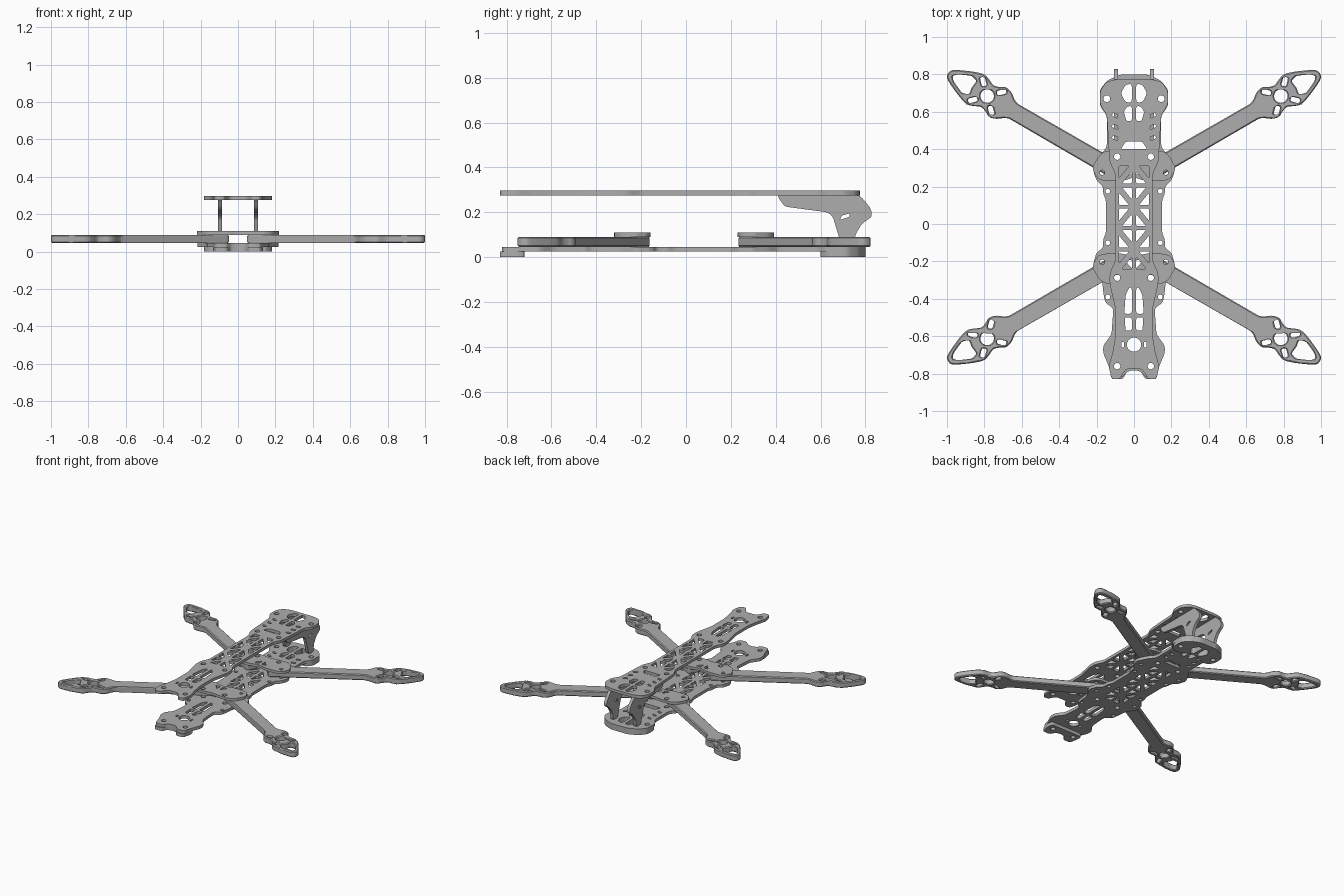
import bpy, bmesh
from math import cos, sin, pi, radians
from mathutils import Vector

cube = bpy.data.objects.get("Cube")
if cube:
    bpy.data.objects.remove(cube)

carbon = bpy.data.materials.new("carbon_grey")
carbon.use_nodes = True
GREY = (0.42, 0.42, 0.42, 1)
carbon.diffuse_color = GREY
carbon.node_tree.nodes["Principled BSDF"].inputs["Base Color"].default_value = GREY

MID = 0.036   # y of the line about which the arms mirror


def rounded(pts, r, steps=3):
    """Round every corner of a closed outline."""
    out = []
    for i, p in enumerate(pts):
        p = Vector(p)
        a, b = Vector(pts[i - 1]) - p, Vector(pts[(i + 1) % len(pts)]) - p
        p0 = p + a.normalized() * min(r, a.length * 0.45)
        p1 = p + b.normalized() * min(r, b.length * 0.45)
        for k in range(steps + 1):
            t = k / steps
            out.append(p0 * (1 - t) ** 2 + p * 2 * t * (1 - t) + p1 * t * t)
    return out


def circle(x, y, r, n=20):
    return [Vector((x + r * cos(2 * pi * i / n), y + r * sin(2 * pi * i / n))) for i in range(n)]


def slot(x, y, length, width, angle):
    d = Vector((cos(angle), sin(angle)))
    s = Vector((-d.y, d.x))
    c = Vector((x, y))
    return rounded([c + d * length / 2 * i + s * width / 2 * j
                    for i, j in ((1, 1), (-1, 1), (-1, -1), (1, -1))], width * 0.45)


def whole(half):
    """Complete a right half outline across x = 0."""
    return half + [(-x, y) for x, y in reversed(half) if x > 0]


def pair(*holes):
    """Each hole and its mirror image."""
    return [[Vector((s * p[0], p[1])) for p in h] for h in holes for s in (1, -1)]


def flip(pts):
    return [(x, 2 * MID - y) for x, y in pts]


def plate(name, outline, holes, low, high, bevel=0):
    """Flat sheet with cut-outs, from a filled 2D curve."""
    cu = bpy.data.curves.new(name, 'CURVE')
    cu.dimensions, cu.fill_mode = '2D', 'BOTH'
    cu.extrude = (high - low) / 2
    for pts in [outline] + holes:
        sp = cu.splines.new('POLY')
        sp.points.add(len(pts) - 1)
        for q, p in zip(sp.points, pts):
            q.co = (p[0], p[1], 0, 1)
        sp.use_cyclic_u, sp.use_smooth = True, False
    tmp = bpy.data.objects.new(name + "_curve", cu)
    bpy.context.collection.objects.link(tmp)
    dg = bpy.context.evaluated_depsgraph_get()
    me = bpy.data.meshes.new_from_object(tmp.evaluated_get(dg))
    bpy.data.objects.remove(tmp)
    bm = bmesh.new()
    bm.from_mesh(me)
    bmesh.ops.remove_doubles(bm, verts=bm.verts, dist=1e-5)
    bmesh.ops.recalc_face_normals(bm, faces=bm.faces)
    bm.to_mesh(me)
    bm.free()
    me.materials.clear()
    me.materials.append(carbon)
    ob = bpy.data.objects.new(name, me)
    bpy.context.collection.objects.link(ob)
    ob.location.z = (low + high) / 2
    if bevel:
        m = ob.modifiers.new("edge", 'BEVEL')
        m.width, m.segments, m.use_clamp_overlap = bevel, 1, False
        m.limit_method, m.angle_limit = 'ANGLE', radians(60)
    return ob


# Arms with motor mounts, drawn along their own axis from the motor centre
half_arm = [(-0.83, 0.048), (-0.15, 0.046), (-0.10, 0.085), (-0.06, 0.093), (-0.035, 0.075),
            (0, 0.064), (0.03, 0.08), (0.07, 0.095), (0.12, 0.08), (0.19, 0.05), (0.242, 0.022)]
arm_outline = rounded(half_arm + [(u, -v) for u, v in reversed(half_arm)], 0.022)
tip = [(0.095, 0), (0.088, 0.042), (0.125, 0.053), (0.195, 0.022), (0.215, 0)]
arm_holes = [circle(0, 0, 0.036),
             rounded(tip + [(u, -v) for u, v in tip[-2:0:-1]], 0.012)]
arm_holes += [slot(0.08 * cos(a), 0.08 * sin(a), 0.05, 0.026, a)
              for a in (pi / 4 + k * pi / 2 for k in range(4))]
for side, sx in (("left", 1), ("right", -1)):
    for end, sy in (("rear", 1), ("front", -1)):
        def place(pts):
            c, s = cos(pi / 6), sin(pi / 6)
            return [(sx * (0.785 + u * c - v * s), MID + sy * (0.648 + u * s + v * c)) for u, v in pts]
        plate(f"{end}_{side}_arm", place(arm_outline), [place(h) for h in arm_holes],
              0.046, 0.09, 0.006)


# Lattice of triangular windows shared by the two long plates
def lattice(y0, y1, bays, inner, outer):
    step = (y1 - y0) / bays
    tris = []
    for k in range(bays):
        a, b = y0 + k * step + 0.01, y0 + (k + 1) * step - 0.01
        if k % 2:
            a, b = b, a
        g = 0.03 if b > a else -0.03
        tris.append([(inner, a), (outer - 0.015, a), (inner, b - g)])
        tris.append([(outer, a + g), (outer, b), (inner + 0.015, b)])
    return pair(*[rounded(t, 0.006) for t in tris])


rear_windows = pair(
    rounded([(0.012, 0.65), (0.045, 0.65), (0.07, 0.70), (0.045, 0.745), (0.012, 0.75)], 0.015),
    rounded([(0.012, 0.55), (0.04, 0.55), (0.055, 0.60), (0.035, 0.63), (0.012, 0.63)], 0.01),
    circle(0.145, 0.67, 0.018),
    *[slot(0.1, y, 0.035, 0.018, 0.4) for y in (0.46, 0.52, 0.58)])
rear_windows.append(rounded([(-0.07, 0.40), (0.07, 0.40), (0.045, 0.44), (-0.045, 0.44)], 0.01))
corner_bolts = pair(circle(0.09, 0.36, 0.017), circle(0.09, -0.287, 0.017), circle(0.09, -0.76, 0.017))
nose_windows = pair(
    rounded([(0.012, -0.57), (0.045, -0.57), (0.05, -0.50), (0.012, -0.50)], 0.01),
    rounded([(0.012, -0.48), (0.052, -0.48), (0.045, -0.38), (0.025, -0.34), (0.012, -0.34)], 0.012),
    slot(0.06, -0.645, 0.03, 0.014, pi / 2))
nose_windows.append(circle(0, -0.645, 0.038))

# Top plate
top_half = [(0, -0.775), (0.04, -0.775), (0.06, -0.80), (0.075, -0.83), (0.12, -0.83), (0.135, -0.76),
            (0.115, -0.69), (0.10, -0.60), (0.10, -0.45), (0.13, -0.32), (0.13, -0.26), (0.10, -0.20),
            (0.10, 0.27), (0.13, 0.33), (0.135, 0.40), (0.145, 0.58), (0.182, 0.64), (0.182, 0.71),
            (0.15, 0.76), (0.09, 0.775), (0, 0.775)]
plate("top_plate", rounded(whole(top_half), 0.02),
      rear_windows + corner_bolts + nose_windows + lattice(-0.25, 0.32, 5, 0.012, 0.08), 0.275, 0.296)

# Bottom plate
bottom_half = [(0, -0.78), (0.04, -0.79), (0.06, -0.82), (0.12, -0.82), (0.135, -0.76), (0.165, -0.69),
               (0.165, -0.65), (0.12, -0.59), (0.11, -0.45), (0.155, -0.42), (0.165, -0.36),
               (0.17, -0.30), (0.22, -0.22), (0.20, -0.15), (0.165, -0.13), (0.165, -0.08),
               (0.15, -0.05), (0.15, 0.13), (0.165, 0.16), (0.165, 0.20), (0.20, 0.23), (0.22, 0.29),
               (0.18, 0.37), (0.145, 0.41), (0.145, 0.58), (0.182, 0.63), (0.182, 0.72),
               (0.14, 0.77), (0.07, 0.80), (0, 0.80)]
side_bolts = pair(*[circle(x, y, 0.013, 14) for x, y in
                    ((0.14, -0.39), (0.17, -0.20), (0.14, -0.10), (0.14, 0.175), (0.17, 0.275))])
plate("bottom_plate", rounded(whole(bottom_half), 0.02),
      rear_windows + corner_bolts + nose_windows + side_bolts + lattice(-0.25, 0.32, 5, 0.012, 0.08),
      0.024, 0.046)

# Arm clamp plates over the arm roots
clamp_half = [(0, 0.25), (0.06, 0.23), (0.15, 0.23), (0.195, 0.24), (0.225, 0.30), (0.185, 0.37),
              (0.15, 0.392), (0.05, 0.392), (0, 0.38)]
clamp = rounded(whole(clamp_half), 0.02)
clamp_holes = pair(circle(0.09, 0.36, 0.017), circle(0.17, 0.275, 0.013),
                   rounded([(0.012, 0.265), (0.05, 0.265), (0.012, 0.31)], 0.006))
plate("rear_arm_clamp", clamp, clamp_holes, 0.09, 0.109)
plate("front_arm_clamp", flip(clamp), [flip(h) for h in clamp_holes], 0.09, 0.109)

# Skid plates under both ends
rear_skid = [(0, 0.64), (0.06, 0.62), (0.11, 0.60), (0.15, 0.60), (0.182, 0.64), (0.182, 0.72),
             (0.14, 0.77), (0.07, 0.80), (0, 0.80)]
plate("rear_skid", rounded(whole(rear_skid), 0.02),
      pair(circle(0.145, 0.67, 0.018), rear_windows[0]), 0, 0.024)
front_skid = [(0, -0.78), (0.04, -0.79), (0.06, -0.83), (0.12, -0.83), (0.135, -0.76), (0.13, -0.72), (0, -0.72)]
plate("front_skid", rounded(whole(front_skid), 0.015), pair(circle(0.09, -0.76, 0.017)), 0, 0.024)

# Upright rear side plates, profile in y and z
upright = [(0.405, 0.275), (0.44, 0.225), (0.63, 0.20), (0.655, 0.18), (0.695, 0.046), (0.75, 0.046),
           (0.755, 0.10), (0.785, 0.15), (0.83, 0.18), (0.825, 0.215), (0.785, 0.265), (0.74, 0.294),
           (0.70, 0.294), (0.70, 0.275)]
window = [(0.685, 0.165), (0.73, 0.18), (0.73, 0.195), (0.695, 0.185)]
for side, x in (("left", 0.097), ("right", -0.097)):
    ob = plate(f"{side}_upright", rounded(upright, 0.015), [rounded(window, 0.006)], -0.011, 0.011)
    ob.rotation_euler = (pi / 2, 0, pi / 2)
    ob.location = (x, 0, 0)
